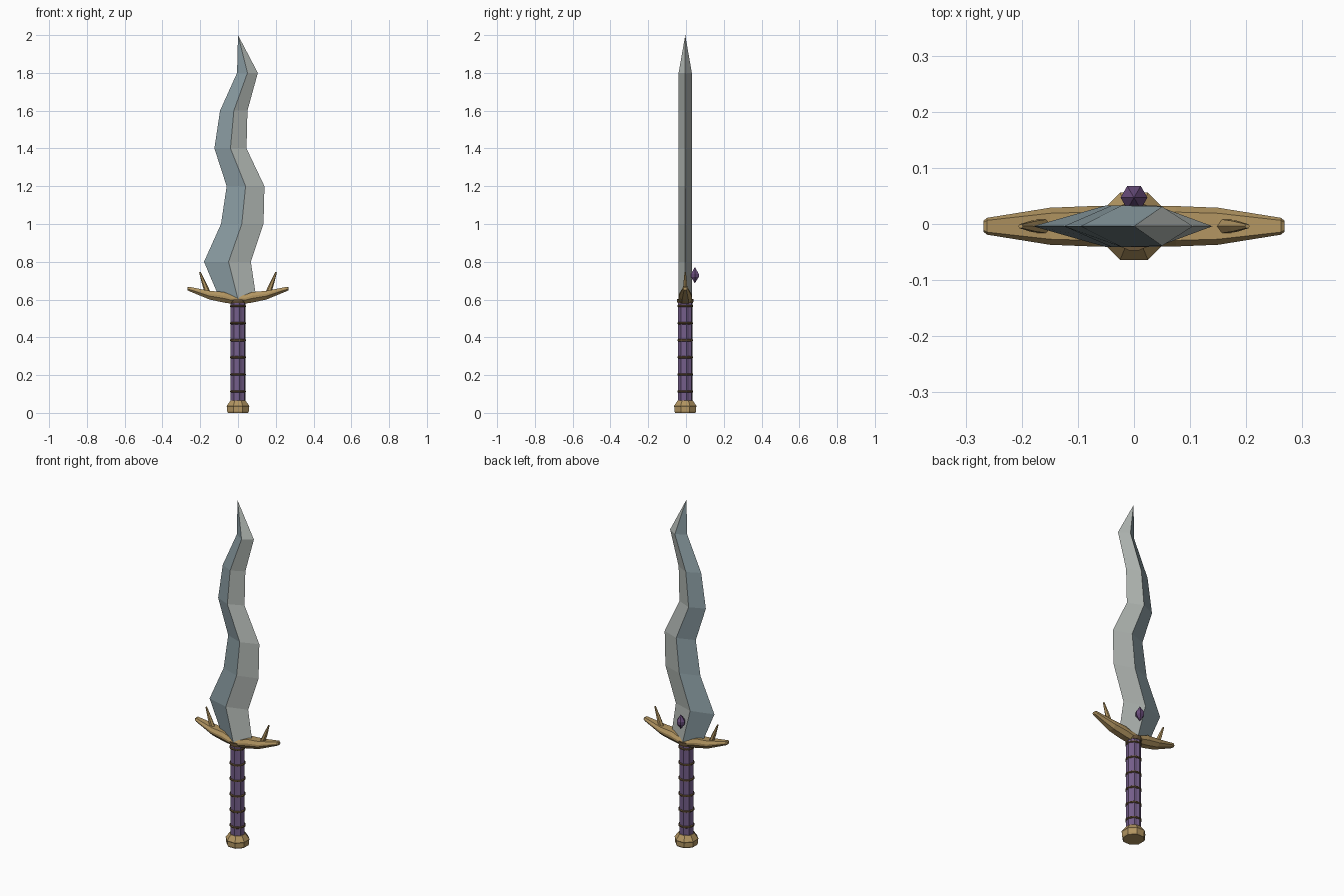
import bpy, bmesh, math
from mathutils import Vector

if "Cube" in bpy.data.objects:
    bpy.data.objects.remove(bpy.data.objects["Cube"])

YC = -0.004  # depth of the sword's middle plane


def material(name, rgb):
    lin = [((c / 255 + 0.055) / 1.055) ** 2.4 for c in rgb] + [1]
    m = bpy.data.materials.new(name)
    m.use_nodes = True
    m.diffuse_color = lin
    m.node_tree.nodes["Principled BSDF"].inputs["Base Color"].default_value = lin
    return m


blue_steel = material("blue steel", (138, 156, 162))
pale_steel = material("pale steel", (178, 184, 180))
gold = material("aged gold", (178, 149, 97))
bronze = material("dark bronze", (104, 83, 55))
purple = material("purple leather", (116, 94, 138))
violet = material("violet gem", (104, 76, 122))


def loft(name, rings, mats, pick=None):
    """Skin a list of closed point rings, with capped ends."""
    bm = bmesh.new()
    loops = [[bm.verts.new(p) for p in ring] for ring in rings]
    n = len(loops[0])
    for a, b in zip(loops, loops[1:]):
        for i in range(n):
            j = (i + 1) % n
            f = bm.faces.new((a[i], a[j], b[j], b[i]))
            f.material_index = pick(i) if pick else 0
    bm.faces.new(loops[0][::-1])
    bm.faces.new(loops[-1])
    bmesh.ops.remove_doubles(bm, verts=bm.verts, dist=0.0002)
    bmesh.ops.recalc_face_normals(bm, faces=bm.faces)
    me = bpy.data.meshes.new(name)
    bm.to_mesh(me)
    bm.free()
    for m in mats:
        me.materials.append(m)
    ob = bpy.data.objects.new(name, me)
    bpy.context.collection.objects.link(ob)
    return ob


def turned(name, profile, sides, mat, y=YC, flute=1.0, turn=0.5):
    """Loft of (radius, height) pairs; flute shrinks every second corner."""
    rings = []
    for r, z in profile:
        ring = []
        for i in range(sides):
            a = math.tau * (i + turn) / sides
            q = r * (flute if i % 2 else 1)
            ring.append((q * math.cos(a), y + q * math.sin(a), z))
        rings.append(ring)
    return loft(name, rings, [mat])


# Wavy blade: height, left edge, ridge, right edge, ridge depth
waves = [
    (0.60, -0.095, 0.0, 0.098, 0.037),
    (0.80, -0.18, -0.05, 0.068, 0.037),
    (1.0, -0.09, 0.02, 0.135, 0.037),
    (1.2, -0.06, 0.04, 0.14, 0.037),
    (1.4, -0.125, -0.04, 0.045, 0.037),
    (1.6, -0.095, -0.022, 0.05, 0.037),
    (1.8, -0.005, 0.05, 0.105, 0.035),
    (2.0, 0, 0, 0, 0),
]
loft("blade",
     [[(l, YC, z), (m, YC - d, z), (r, YC, z), (m, YC + d, z)] for z, l, m, r, d in waves],
     [blue_steel, pale_steel], lambda i: 1 if i in (1, 2) else 0)

# Upswept crossguard: x, bottom, top, half depth
half = [
    (0.035, 0.578, 0.624, 0.036),
    (0.075, 0.584, 0.64, 0.036),
    (0.15, 0.6, 0.646, 0.033),
    (0.262, 0.646, 0.668, 0.015),
    (0.268, 0.65, 0.664, 0.01),
]
stations = [(-x, b, t, d) for x, b, t, d in reversed(half)] + half


def guard_ring(x, b, t, d):
    h = t - b
    side = [(d * 0.5, b), (d, b + h * 0.4), (d, b + h * 0.65), (d * 0.7, t)]
    return [(x, YC + y, z) for y, z in side] + [(x, YC - y, z) for y, z in reversed(side)]


loft("crossguard", [guard_ring(*s) for s in stations], [gold])

# Guard spikes
for s, side in ((1, "left"), (-1, "right")):
    base, tip = Vector((s * 0.158, YC, 0.63)), Vector((s * 0.202, YC, 0.745))
    rings = []
    for t, w in ((0, 0.015), (0.5, 0.011), (1, 0.004)):
        c = base.lerp(tip, t)
        rings.append([(c.x + w * math.cos(a), c.y + w * math.sin(a), c.z - s * 0.3 * w * math.cos(a))
                      for a in (math.tau * k / 6 for k in range(6))])
    loft(side + "_guard_spike", rings, [gold])

# Fluted grip with binding rings
turned("grip", [(0.04, 0.05), (0.04, 0.6)], 16, purple, flute=0.88)
for k in range(6):
    z = 0.113 + 0.0905 * k
    turned("grip_ring_%d" % (k + 1),
           [(0.038, z - 0.006), (0.043, z - 0.003), (0.043, z + 0.003), (0.038, z + 0.006)],
           16, bronze)
turned("grip_collar", [(0.041, 0.582), (0.044, 0.59), (0.044, 0.604)], 16, bronze)

# Pommel
turned("pommel", [(0.058, 0), (0.062, 0.008), (0.062, 0.03), (0.065, 0.036), (0.043, 0.066)],
       8, gold)

# Gem on the back of the blade
turned("gem", [(0.0, 0.686), (0.024, 0.72), (0.024, 0.736), (0.0, 0.772)], 6, violet,
       y=0.047, turn=0)
